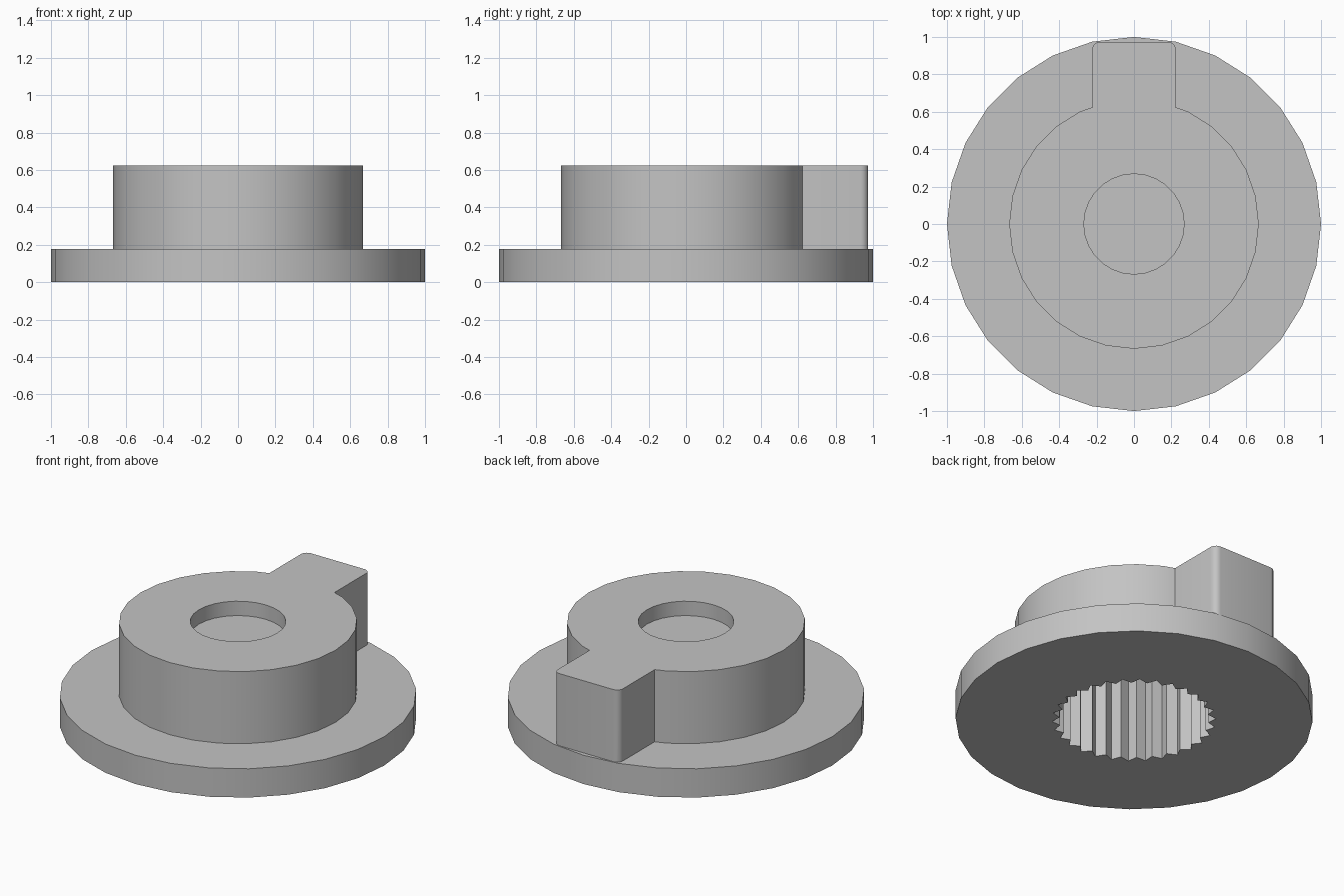
import bpy
import bmesh
from math import sin, cos, pi, radians

default = bpy.data.objects.get("Cube")
if default:
    bpy.data.objects.remove(default, do_unlink=True)

SIDES = 28
FLANGE_TOP, TOP = 0.178, 0.624
HUB_R, TAB_HALF, TAB_END, TAB_ROUND = 0.667, 0.223, 0.974, 0.04

grey = bpy.data.materials.new("plain grey")
grey.use_nodes = True
grey.diffuse_color = (0.55, 0.55, 0.55, 1)
grey.node_tree.nodes["Principled BSDF"].inputs["Base Color"].default_value = grey.diffuse_color


def circle(radius, n=SIDES):
    """Regular polygon, counter-clockwise, first corner at the back."""
    return [(-radius * sin(2 * pi * i / n), radius * cos(2 * pi * i / n)) for i in range(n)]


def prism(name, outline, z0, z1):
    """Extrude a flat outline into a closed solid."""
    bm = bmesh.new()
    base = bm.faces.new([bm.verts.new((x, y, z0)) for x, y in outline])
    out = bmesh.ops.extrude_face_region(bm, geom=[base])
    moved = [v for v in out["geom"] if isinstance(v, bmesh.types.BMVert)]
    bmesh.ops.translate(bm, verts=moved, vec=(0, 0, z1 - z0))
    bmesh.ops.recalc_face_normals(bm, faces=bm.faces[:])
    mesh = bpy.data.meshes.new(name)
    bm.to_mesh(mesh)
    bm.free()
    mesh.materials.append(grey)
    obj = bpy.data.objects.new(name, mesh)
    bpy.context.collection.objects.link(obj)
    return obj


def combine(target, other, operation):
    """Apply a boolean and discard the helper solid."""
    mod = target.modifiers.new("combine", "BOOLEAN")
    mod.object, mod.operation, mod.solver = other, operation, "EXACT"
    bpy.context.view_layer.objects.active = target
    bpy.ops.object.modifier_apply(modifier=mod.name)
    bpy.data.objects.remove(other, do_unlink=True)


# Hub outline: a round body with a rounded pointer tab at the back
body = [(x, y) for x, y in circle(HUB_R) if y < 0 or abs(x) > TAB_HALF]
corner = [(TAB_HALF - TAB_ROUND + TAB_ROUND * cos(a), TAB_END - TAB_ROUND + TAB_ROUND * sin(a))
          for a in [radians(18 * i) for i in range(6)]]
right = [(TAB_HALF, 0.624)] + corner
left = [(-x, y) for x, y in reversed(right)]

# Splined socket outline: alternating groove and tooth radii
TEETH = 30
groove, tooth = circle(0.46, 2 * TEETH), circle(0.418, 2 * TEETH)
spline = [groove[i] if i % 2 == 0 else tooth[i] for i in range(2 * TEETH)]

# Flange and hub joined, then hollowed from below and recessed on top
knob = prism("flanged_knob", circle(1), 0, FLANGE_TOP)
combine(knob, prism("hub_with_tab", body + right + left, 0.1, TOP), "UNION")
combine(knob, prism("splined_socket", spline, -0.1, 0.525), "DIFFERENCE")
combine(knob, prism("top_recess", circle(0.268), 0.535, TOP + 0.1), "DIFFERENCE")

bpy.ops.object.select_all(action="DESELECT")
knob.select_set(True)
bpy.context.view_layer.objects.active = knob
bpy.ops.object.shade_smooth_by_angle(angle=radians(30))
